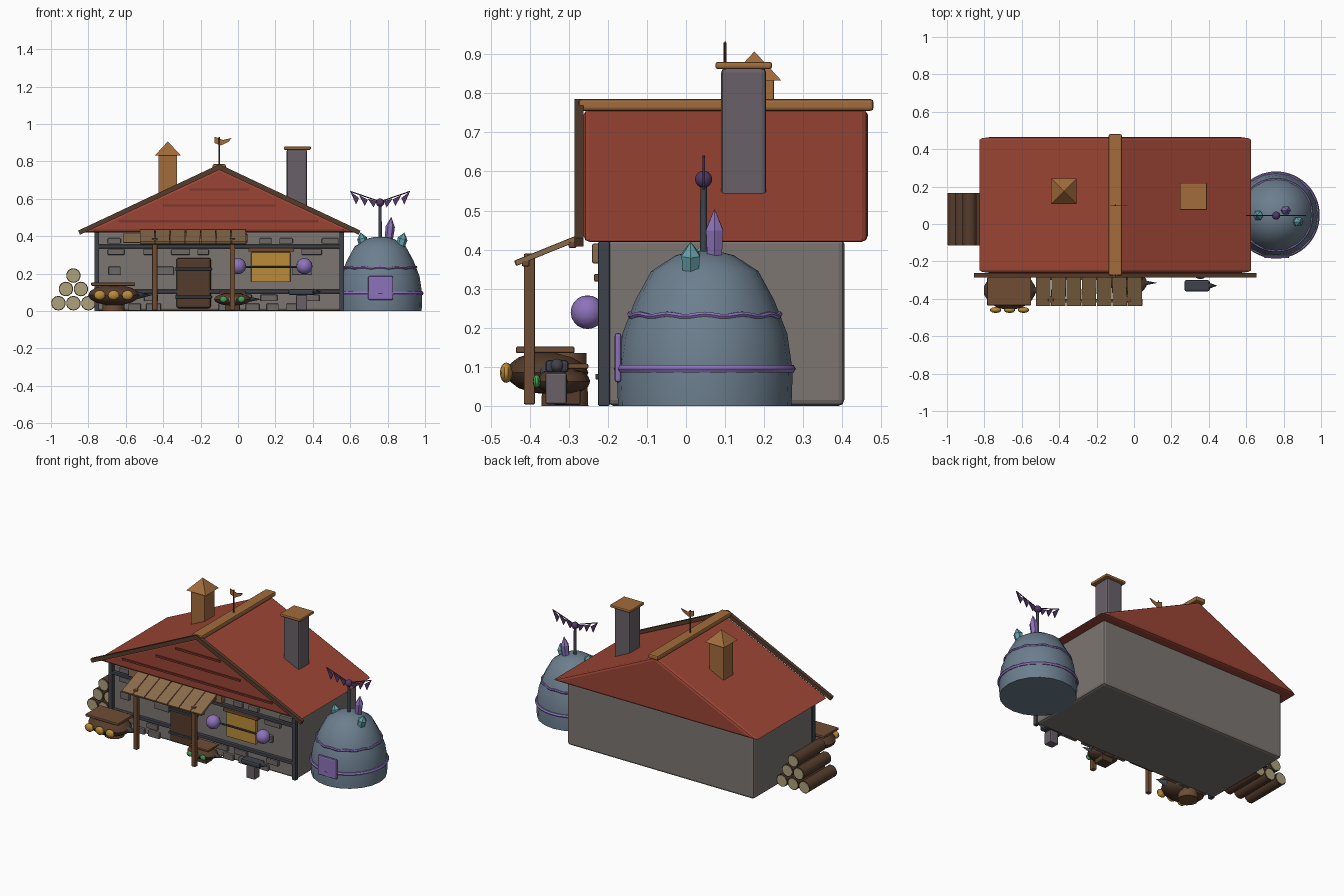
import bpy, bmesh, math, random
from mathutils import Vector, Matrix

if "Cube" in bpy.data.objects:
    bpy.data.objects.remove(bpy.data.objects["Cube"])

random.seed(4)
PAL = dict(red=(.33, .06, .035), dkred=(.2, .035, .025), wall=(.2, .18, .165), stone=(.15, .14, .135),
           slate=(.05, .055, .07), brown=(.09, .045, .025), mid=(.16, .075, .035), tan=(.26, .15, .07),
           orange=(.36, .15, .045), chim=(.14, .12, .14), dome=(.15, .21, .27), purple=(.27, .17, .5),
           violet=(.08, .04, .13), teal=(.13, .36, .4), gold=(.5, .26, .04), pale=(.42, .36, .2),
           green=(.06, .35, .09))
MATS = {}


def finish(name, bm, col, bevel=0, smooth=False):
    bmesh.ops.recalc_face_normals(bm, faces=bm.faces)
    me = bpy.data.meshes.new(name)
    bm.to_mesh(me)
    bm.free()
    ob = bpy.data.objects.new(name, me)
    bpy.context.collection.objects.link(ob)
    if col not in MATS:
        MATS[col] = bpy.data.materials.new(col)
        MATS[col].diffuse_color = (*PAL[col], 1)
    me.materials.append(MATS[col])
    if bevel:
        m = ob.modifiers.new("bevel", 'BEVEL')
        m.width, m.segments = bevel, 2
    if smooth:
        for o in bpy.context.selected_objects:
            o.select_set(False)
        ob.select_set(True)
        bpy.context.view_layer.objects.active = ob
        bpy.ops.object.shade_smooth_by_angle(angle=math.radians(40))
    return ob


def box(name, x, y, z, col, bevel=0.004):
    bm = bmesh.new()
    c = [(a + b) / 2 for a, b in (x, y, z)]
    s = [b - a for a, b in (x, y, z)]
    bmesh.ops.create_cube(bm, size=1, matrix=Matrix.Translation(c) @ Matrix.Diagonal((*s, 1)))
    return finish(name, bm, col, bevel)


def cone(name, a, b, r1, r2, col, n=12, spin=0, smooth=True):
    a, b = Vector(a), Vector(b)
    rot = (b - a).to_track_quat('Z', 'Y').to_matrix().to_4x4()
    bm = bmesh.new()
    bmesh.ops.create_cone(bm, cap_ends=True, segments=n, radius1=r1, radius2=r2, depth=(b - a).length,
                          matrix=Matrix.Translation((a + b) / 2) @ rot @ Matrix.Rotation(spin, 4, 'Z'))
    return finish(name, bm, col, 0, smooth)


def ball(name, c, r, col, u=16, v=10):
    bm = bmesh.new()
    bmesh.ops.create_uvsphere(bm, u_segments=u, v_segments=v, radius=1,
                              matrix=Matrix.Translation(c) @ Matrix.Diagonal((*r, 1)))
    return finish(name, bm, col, 0, True)


def extrude(name, pts, y0, y1, col, bevel=0):
    """Outline in the xz plane pushed from y0 to y1."""
    bm = bmesh.new()
    f = bm.faces.new([bm.verts.new((x, y0, z)) for x, z in pts])
    g = bmesh.ops.extrude_face_region(bm, geom=[f])['geom']
    bmesh.ops.translate(bm, verts=[e for e in g if isinstance(e, bmesh.types.BMVert)], vec=(0, y1 - y0, 0))
    return finish(name, bm, col, bevel)


def lathe(name, prof, c, col, n=20):
    bm = bmesh.new()
    rings = [[bm.verts.new((c[0] + r * math.cos(t * math.tau / n), c[1] + r * math.sin(t * math.tau / n), z))
              for t in range(n)] for r, z in prof]
    for p, q in zip(rings, rings[1:]):
        for i in range(n):
            bm.faces.new((p[i], p[(i + 1) % n], q[(i + 1) % n], q[i]))
    bm.faces.new(rings[0])
    bm.faces.new(rings[-1])
    return finish(name, bm, col, 0, True)


# House walls, roof and ridge
box("walls", (-.765, .565), (-.2, .405), (0, .43), "wall", .015)
extrude("roof", [(-.835, .42), (.635, .42), (-.1, .762)], -.262, .465, "red", .015)
box("ridge_beam", (-.135, -.065), (-.275, .48), (.755, .785), "orange", .008)
for s in (-1, 1):
    X = lambda d: -.1 + s * d
    extrude("gable_trim", [(X(0), .785), (X(.755), .43), (X(.745), .408), (X(0), .755)], -.285, -.262, "brown")
for x0, x1, z in ((-.64, .43, .48), (-.4, .2, .565), (-.26, .06, .65)):
    box("gable_strip", (x0, x1), (-.27, -.26), (z - .006, z + .006), "dkred", 0)

# Chimneys and weather flag
box("left_chimney", (-.425, -.325), (.125, .225), (.55, .84), "orange")
cone("left_chimney_cap", (-.375, .175, .833), (-.375, .175, .907), .097, 0, "orange", 4, math.pi / 4, False)
box("right_chimney", (.26, .37), (.09, .205), (.5, .865), "chim", .012)
box("right_chimney_cap", (.245, .39), (.075, .22), (.862, .88), "orange", .006)
cone("flag_pole", (-.1, .1, .77), (-.1, .1, .93), .004, .004, "brown", 8)
extrude("roof_flag", [(-.125, .932), (-.08, .915), (-.035, .925), (-.05, .905), (-.09, .885), (-.125, .898)],
        .098, .102, "orange")

# Front timber frame
for x in (-.755, .555):
    box("corner_post", (x - .013, x + .013), (-.225, -.195), (0, .42), "slate")
for z in (.105, .345):
    box("cross_rail", (-.755, .555), (-.222, -.198), (z - .01, z + .01), "slate")

# Raised stones on the front wall
for z, h in ((.02, .04), (.07, .035), (.215, .045), (.315, .03), (.375, .03)):
    x = -.73 + random.random() * .08
    while x < .45:
        w = random.uniform(.06, .11)
        if not (-.42 < x < -.14 and z < .3) and not (-.04 < x < .29 and .1 < z < .33):
            box("wall_stone", (x, min(x + w, .54)), (-.217, -.195), (max(z - h / 2, .002), z + h / 2), "stone", .005)
        x += w + random.uniform(.02, .12) * (1 if z < .05 else 1.6)

# Door
box("door", (-.33, -.145), (-.225, -.195), (.015, .285), "brown", .012)
for z in (.075, .225):
    box("door_strap", (-.335, -.14), (-.232, -.2), (z - .007, z + .007), "slate", .002)

# Window with rod and orbs
box("window_panel", (.07, .28), (-.222, -.195), (.155, .315), "gold", .004)
box("window_lintel", (.055, .3), (-.235, -.195), (.318, .338), "mid")
cone("window_rod", (0, -.235, .235), (.355, -.235, .235), .006, .006, "slate", 8)
for x in (0, .355):
    ball("window_orb", (x, -.252, .24), (.043,) * 3, "purple")

# Awning on two posts
box("awning_ledger", (-.615, .05), (-.24, -.2), (.365, .415), "tan")
for i in range(7):
    x = -.525 + i * .0815
    b = box("awning_plank", (-.039, .039), (-.088, .088), (-.007, .007), "tan", .002)
    b.location = (x + .04, -.355, .398)
    b.rotation_euler = (math.radians(22), 0, random.uniform(-.02, .02))
for y, z in ((-.41, .365), (-.29, .412)):
    box("awning_beam", (-.525, .045), (y - .01, y + .01), (z - .008, z + .008), "mid")
for x in (-.445, -.03):
    box("awning_post", (x - .014, x + .014), (-.415, -.386), (.004, .39), "mid")

# Barrel stands with display balls: centre, scale, ball colour
def stand(cx, cy, cz, rx, ry, rz, col, by, br, tip):
    bm = bmesh.new()
    bmesh.ops.create_uvsphere(bm, u_segments=14, v_segments=8, radius=1,
                              matrix=Matrix.Translation((cx, cy, cz)) @ Matrix.Diagonal((rx, ry, rz, 1)))
    finish("barrel", bm, "brown", 0, True)
    cone("barrel_tip", (cx + rx * .8, cy, cz), (tip, cy, cz), rz * .45, 0, "slate", 10)
    for k in (-1, 0, 1):
        ball("display_ball", (cx + k * br[0] * 2.4, by, cz), br, col, 10, 8)


stand(-.665, -.355, .085, .14, .105, .055, "gold", -.46, (.031, .016, .026), -.46)
box("barrel_lid", (-.785, -.55), (-.435, -.285), (.135, .152), "mid")
cone("barrel_base", (-.665, -.31, 0), (-.665, -.31, .136), .06, .055, "mid", 12)
stand(-.03, -.315, .063, .1, .07, .035, "green", -.382, (.02, .01, .017), .125)
box("small_lid", (-.1, .04), (-.36, -.25), (.095, .108), "mid")
box("small_base", (-.07, .01), (-.34, -.27), (.003, .05), "brown")

# Anvil
box("anvil_block", (.31, .37), (-.36, -.305), (.004, .085), "chim", .006)
box("anvil_body", (.27, .405), (-.36, -.3), (.085, .118), "slate", .01)
cone("anvil_horn", (.4, -.33, .103), (.445, -.33, .103), .018, 0, "slate", 10)

# Log pile
for n, z in ((3, .042), (2, .118), (1, .19)):
    for i in range(n):
        x = -.88 + (i - (n - 1) / 2) * .08
        cone("log", (x, -.112, z), (x, .165, z), .039, .039, "brown", 14)
        for y0, y1 in ((-.115, -.11), (.163, .167)):
            cone("log_end", (x, y0, z), (x, y1, z), .034, .034, "pale", 14)

# Dome with bands and hatch
C = (.76, .048)
lathe("dome", [(.222, 0), (.225, .09), (.211, .185), (.178, .27), (.137, .345), (.075, .385), (.03, .397)], C, "dome")


def band(name, R, z, r, wave):
    bm = bmesh.new()
    n, m = 60, 6
    V = [[bm.verts.new((C[0] + (R + r * math.cos(j * math.tau / m)) * math.cos(i * math.tau / n),
                        C[1] + (R + r * math.cos(j * math.tau / m)) * math.sin(i * math.tau / n),
                        z + r * math.sin(j * math.tau / m) + wave * math.cos(i * math.tau / 5)))
          for j in range(m)] for i in range(n)]
    for i in range(n):
        for j in range(m):
            bm.faces.new((V[i][j], V[(i + 1) % n][j], V[(i + 1) % n][(j + 1) % m], V[i][(j + 1) % m]))
    finish(name, bm, "purple", 0, True)


band("lower_band", .222, .095, .011, 0)
band("upper_band", .192, .232, .007, .003)
box("dome_hatch", (.695, .83), (-.183, -.165), (.06, .187), "purple", .008)

# Crystals on the dome
for b, t, r, col in (((.675, .045, .34), (.655, .045, .42), .027, "teal"),
                     ((.805, .073, .37), (.82, .073, .505), .025, "purple"),
                     ((.865, .012, .335), (.89, .012, .42), .027, "teal")):
    b, t = Vector(b), Vector(t)
    k = b.lerp(t, .6)
    cone("crystal_shaft", b, k, r * .85, r, col, 6, 0, False)
    cone("crystal_point", k, t, r, 0, col, 6, 0, False)

# Dome mast with pennants
cone("mast", (.76, .045, .38), (.76, .045, .58), .01, .008, "slate", 10)
ball("mast_ball", (.76, .045, .58), (.022,) * 3, "violet", 12, 8)
for s in (-1, 1):
    cone("pennant_line", (.76, .045, .585), (.76 + s * .16, .045, .64), .003, .003, "violet", 6)
    for i in range(3):
        d0, d1 = .16 - i * .047, .113 - i * .047
        z0, z1 = .64 - i * .02, .604 - i * .008
        extrude("pennant", [(.76 + s * d0, z0), (.76 + s * d1, z1), (.76 + s * (d1 + .016), z1 - .034)],
                .042, .048, "violet")

for m in bpy.data.materials:
    if m.users and not m.is_grease_pencil:
        m.use_nodes = True
        m.node_tree.nodes["Principled BSDF"].inputs["Base Color"].default_value = m.diffuse_color
